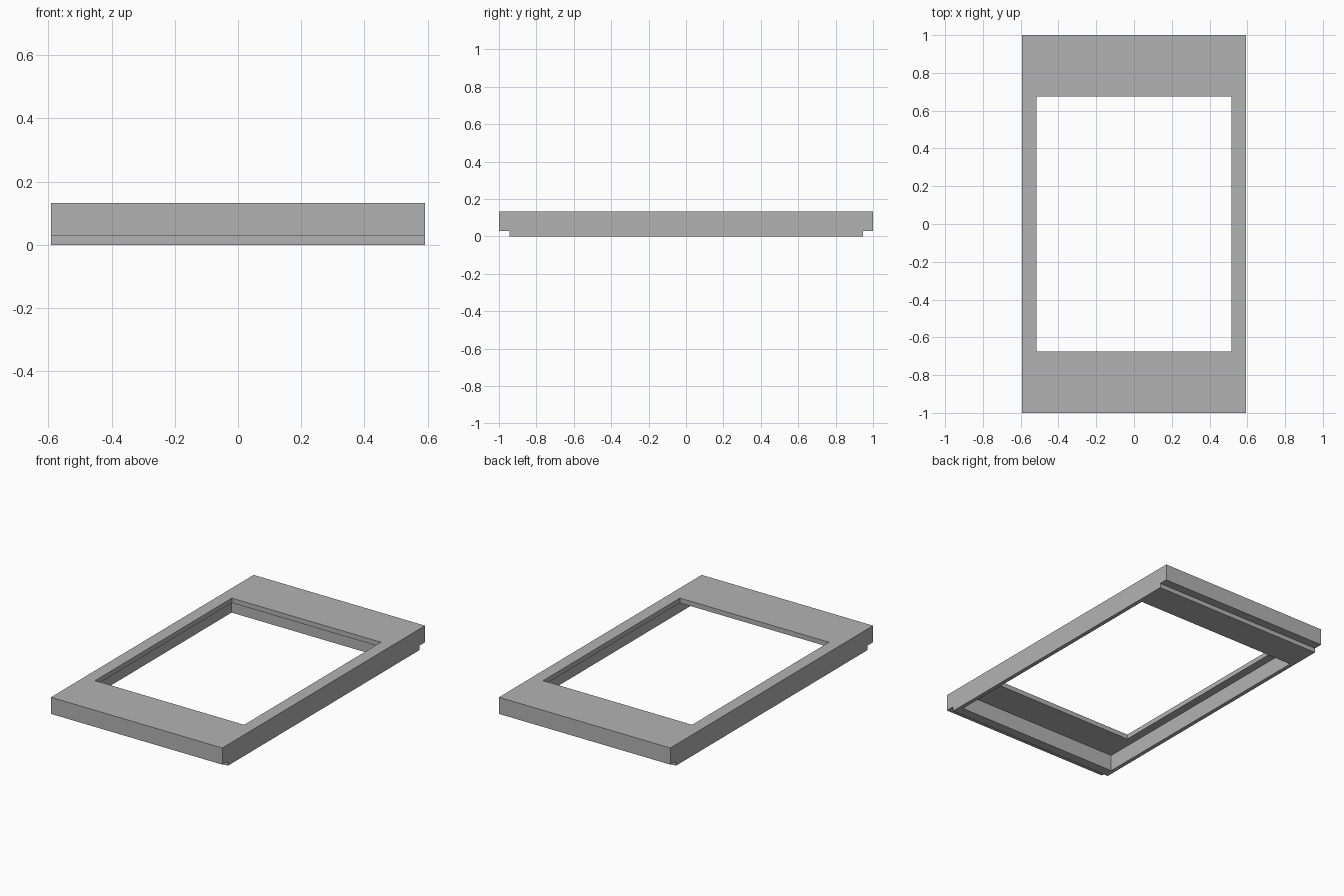
import bpy
import bmesh

cube = bpy.data.objects.get("Cube")
if cube:
    bpy.data.objects.remove(cube, do_unlink=True)

HALF_W, HALF_L, HEIGHT = 0.592, 1.0, 0.132
LIP_Y, LIP_Z = 0.945, 0.028        # rebate under both short ends
CEILING = 0.102                    # underside of the top plate

grey = bpy.data.materials.new("plain_grey")
grey.use_nodes = True
colour = (0.45, 0.45, 0.45, 1)
grey.diffuse_color = colour
grey.node_tree.nodes["Principled BSDF"].inputs["Base Color"].default_value = colour


def extrude_profile(name, profile, half_width):
    """Sweep a closed (y, z) profile along x, centred on x = 0."""
    bm = bmesh.new()
    face = bm.faces.new([bm.verts.new((-half_width, y, z)) for y, z in profile])
    swept = bmesh.ops.extrude_face_region(bm, geom=[face])["geom"]
    verts = [v for v in swept if isinstance(v, bmesh.types.BMVert)]
    bmesh.ops.translate(bm, verts=verts, vec=(2 * half_width, 0, 0))
    bmesh.ops.recalc_face_normals(bm, faces=bm.faces)
    mesh = bpy.data.meshes.new(name)
    bm.to_mesh(mesh)
    bm.free()
    mesh.materials.append(grey)
    obj = bpy.data.objects.new(name, mesh)
    bpy.context.collection.objects.link(obj)
    return obj


def cut_box(target, half_width, y0, y1, z0, z1):
    """Subtract a box from the target and discard the cutter."""
    cutter = extrude_profile("cutter", [(y0, z0), (y1, z0), (y1, z1), (y0, z1)], half_width)
    cutter.hide_render = True
    mod = target.modifiers.new("cut", "BOOLEAN")
    mod.operation = "DIFFERENCE"
    mod.solver = "EXACT"
    mod.object = cutter
    bpy.context.view_layer.objects.active = target
    bpy.ops.object.modifier_apply(modifier=mod.name)
    bpy.data.objects.remove(cutter, do_unlink=True)


# Frame body with stepped short ends
half = [(LIP_Y, 0), (LIP_Y, LIP_Z), (HALF_L, LIP_Z), (HALF_L, HEIGHT)]
frame = extrude_profile("bezel_frame", half + [(-y, z) for y, z in reversed(half)], HALF_W)

# Recess beneath the top plate, longer towards the front
cut_box(frame, 0.567, -0.884, 0.747, -0.1, CEILING)

# Window through the top plate
cut_box(frame, 0.515, -0.675, 0.675, 0.05, 0.3)
